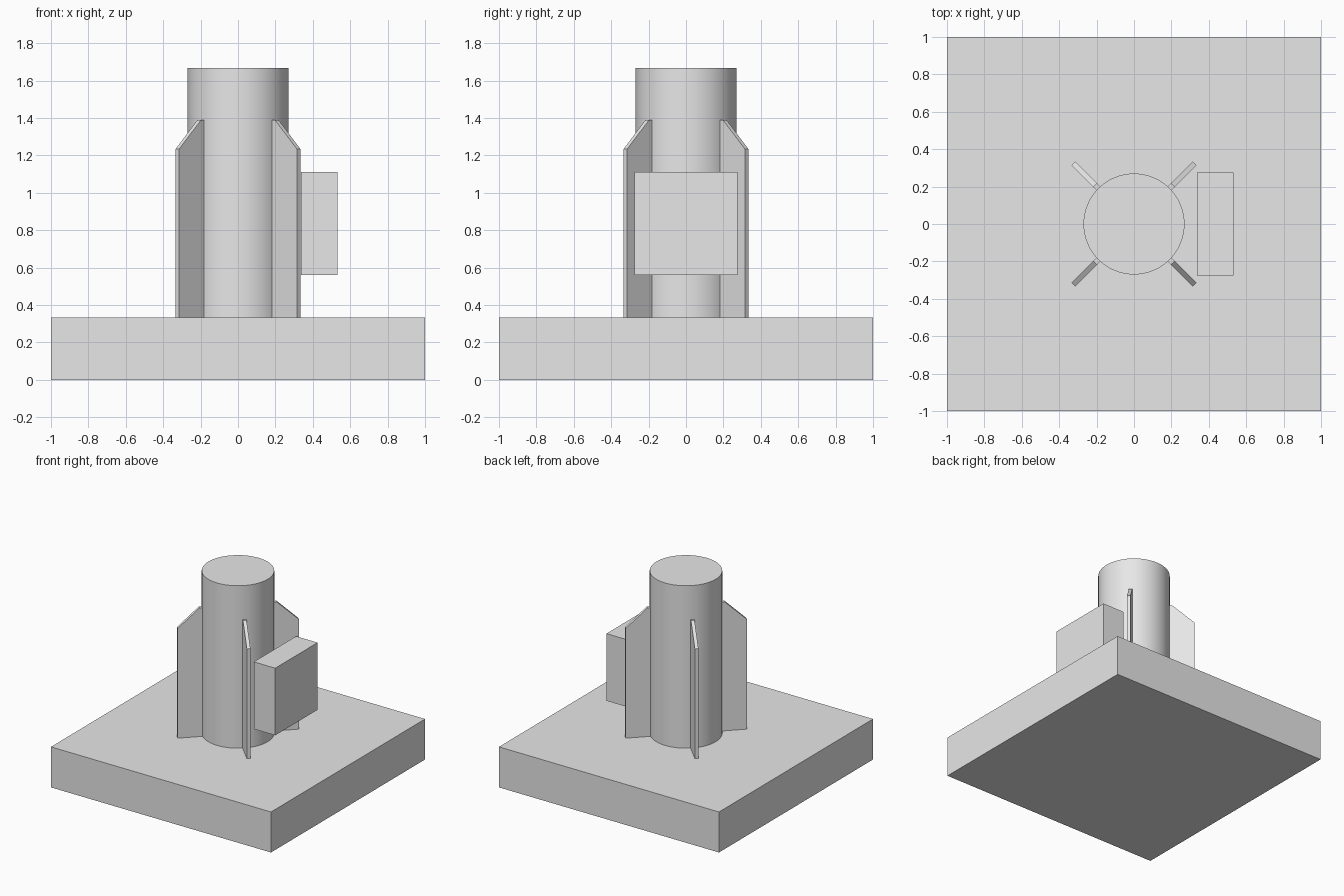
import bpy
import math
from mathutils import Matrix

cube = bpy.data.objects.get("Cube")
if cube:
    bpy.data.objects.remove(cube, do_unlink=True)

grey = bpy.data.materials.new("light_grey")
grey.use_nodes = True
colour = (0.8, 0.8, 0.8, 1)
grey.diffuse_color = colour
grey.node_tree.nodes["Principled BSDF"].inputs["Base Color"].default_value = colour

BASE_TOP = 0.333


def box(name, low, high):
    """Axis-aligned box between two corners."""
    centre = [(a + b) / 2 for a, b in zip(low, high)]
    bpy.ops.mesh.primitive_cube_add(size=1, location=centre)
    ob = bpy.context.object
    ob.name = name
    ob.scale = [b - a for a, b in zip(low, high)]
    bpy.ops.object.transform_apply(location=False, rotation=False, scale=True)
    ob.data.materials.append(grey)
    return ob


def fin(name, angle, thickness=0.027):
    """Radial plate with a chamfered outer top corner."""
    profile = [(0.25, BASE_TOP), (0.458, BASE_TOP), (0.458, 1.235),
               (0.293, 1.39), (0.25, 1.39)]
    n = len(profile)
    verts = [(r, side * thickness / 2, z) for side in (-1, 1) for r, z in profile]
    faces = [list(range(n)), list(range(2 * n - 1, n - 1, -1))]
    faces += [[i, i + n, (i + 1) % n + n, (i + 1) % n] for i in range(n)]
    mesh = bpy.data.meshes.new(name)
    mesh.from_pydata(verts, [], faces)
    mesh.transform(Matrix.Rotation(angle, 4, 'Z'))
    mesh.materials.append(grey)
    ob = bpy.data.objects.new(name, mesh)
    bpy.context.collection.objects.link(ob)


# Square base slab
box("base_slab", (-1, -1, 0), (1, 1, BASE_TOP))

# Round column
column_top = 1.668
bpy.ops.mesh.primitive_cylinder_add(
    vertices=64, radius=0.27, depth=column_top - BASE_TOP,
    location=(0, 0, (column_top + BASE_TOP) / 2))
column = bpy.context.object
column.name = "column"
column.data.materials.append(grey)
bpy.ops.object.shade_smooth_by_angle(angle=math.radians(30))

# Four diagonal stiffening fins
for i, place in enumerate(("back_left", "back_right", "front_right", "front_left")):
    fin("fin_" + place, math.radians(45 + 90 * i))

# Separate box beside the column
box("side_box", (0.336, -0.275, 0.56), (0.531, 0.275, 1.112))
